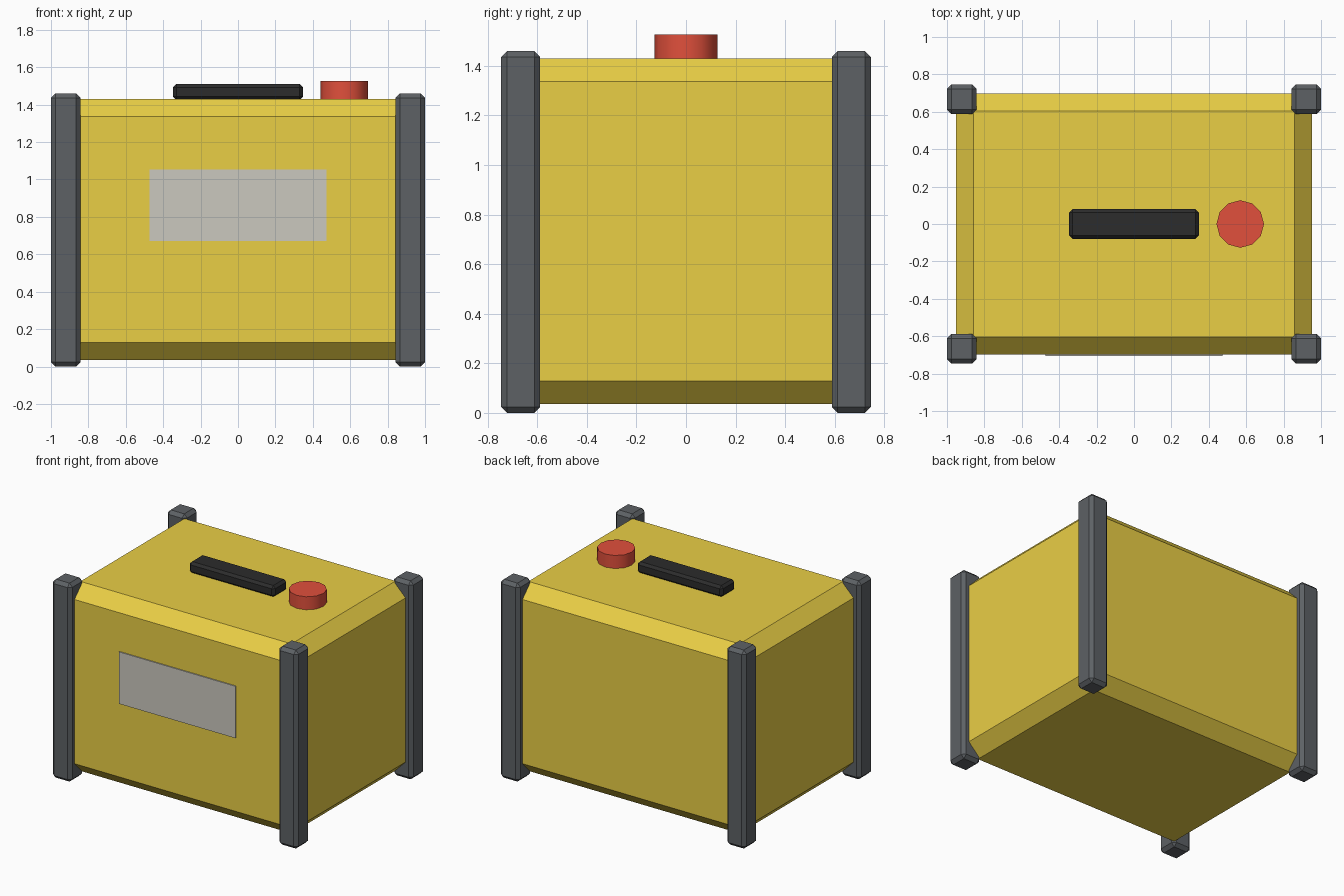
import bpy
from math import radians

if "Cube" in bpy.data.objects:
    bpy.data.objects.remove(bpy.data.objects["Cube"])


def material(name, rgb):
    mat = bpy.data.materials.new(name)
    mat.diffuse_color = (*rgb, 1)
    mat.use_nodes = True
    mat.node_tree.nodes["Principled BSDF"].inputs["Base Color"].default_value = mat.diffuse_color
    return mat


YELLOW = material("yellow paint", (0.82, 0.62, 0.06))
STEEL = material("dark steel", (0.11, 0.12, 0.13))
BLACK = material("black rubber", (0.025, 0.025, 0.025))
RED = material("red plastic", (0.75, 0.08, 0.045))
LABEL = material("pale plate", (0.6, 0.58, 0.52))


def box(name, centre, size, mat, bevel=0.0):
    """Box with one-segment chamfered edges."""
    bpy.ops.mesh.primitive_cube_add(size=1, location=centre)
    ob = bpy.context.object
    ob.name = name
    ob.scale = size
    bpy.ops.object.transform_apply(location=False, rotation=False, scale=True)
    ob.data.materials.append(mat)
    if bevel:
        mod = ob.modifiers.new("chamfer", 'BEVEL')
        mod.width = bevel
        mod.segments = 1
        mod.limit_method = 'NONE'
    return ob


# Chamfered housing
box("housing", (0, 0, 0.733), (1.904, 1.396, 1.394), YELLOW, 0.093)

# Four corner posts
for side, sx in (("left", -1), ("right", 1)):
    for end, sy in (("front", -1), ("back", 1)):
        box(f"{end}_{side}_post", (sx * 0.921, sy * 0.667, 0.73),
            (0.158, 0.158, 1.46), STEEL, 0.024)

# Carry handle on the lid
box("handle", (0, 0, 1.468), (0.696, 0.158, 0.084), BLACK, 0.018)

# Front plate
box("front_plate", (0, -0.699, 0.862), (0.948, 0.014, 0.382), LABEL)

# Push button
bpy.ops.mesh.primitive_cylinder_add(vertices=12, radius=0.127, depth=0.1,
                                    location=(0.568, 0, 1.476))
button = bpy.context.object
button.name = "button"
button.data.materials.append(RED)
bpy.ops.object.shade_smooth_by_angle(angle=radians(40))
